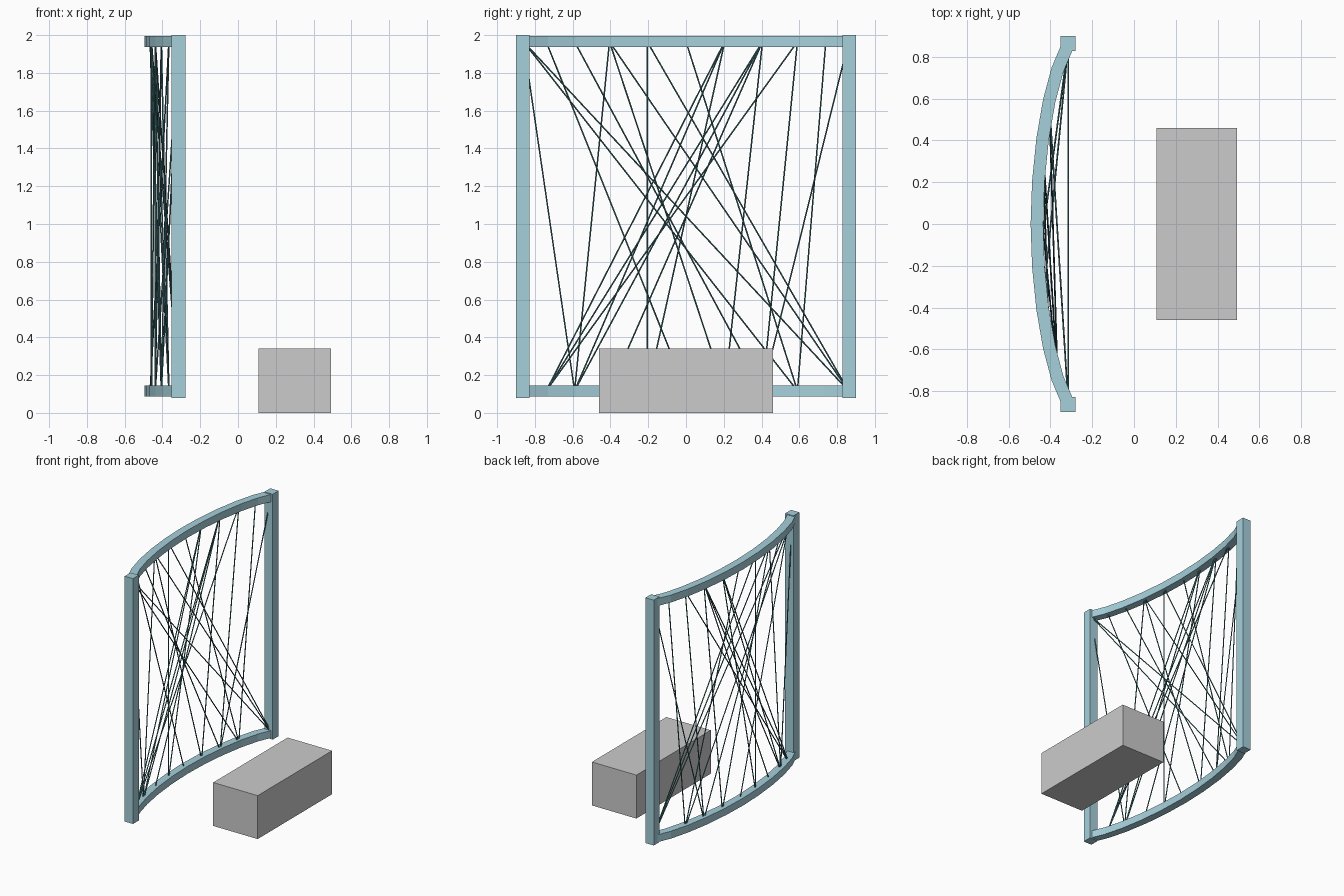
import bpy
from mathutils import Vector

if "Cube" in bpy.data.objects:
    bpy.data.objects.remove(bpy.data.objects["Cube"])


def material(name, rgb):
    m = bpy.data.materials.new(name)
    m.diffuse_color = (*rgb, 1)
    m.use_nodes = True
    m.node_tree.nodes["Principled BSDF"].inputs["Base Color"].default_value = m.diffuse_color
    return m


FRAME = material("pale_blue", (0.38, 0.63, 0.71))
WIRE = material("dark_teal", (0.06, 0.19, 0.21))


def box(name, centre, size, mat=None):
    bpy.ops.mesh.primitive_cube_add(size=1, location=centre)
    ob = bpy.context.object
    ob.name = name
    ob.scale = size
    if mat:
        ob.data.materials.append(mat)
    return ob


# Shared rail nodes, from the left post round the shallow arc to the right post
half = [(-0.465, 0), (-0.458, 0.205), (-0.438, 0.405), (-0.406, 0.59),
        (-0.366, 0.74), (-0.315, 0.86)]
nodes = [(x, -y) for x, y in reversed(half[1:])] + half
Z_TOP, Z_BOTTOM = 1.965, 0.117

# Plain block in front of the screen
box("block", (0.30, 0, 0.17), (0.385, 0.92, 0.34))

# Upright posts
for side, y in (("left", -0.864), ("right", 0.864)):
    box("post_" + side, (-0.315, y, 1.04), (0.072, 0.072, 1.92), FRAME)

# Curved rails, made of straight segments
for label, z in (("top", Z_TOP), ("bottom", Z_BOTTOM)):
    for i, (a, b) in enumerate(zip(nodes, nodes[1:])):
        a, b = Vector((*a, z)), Vector((*b, z))
        ob = box(f"{label}_rail_{i}", (a + b) / 2, (0.06, (b - a).length + 0.005, 0.058), FRAME)
        ob.rotation_mode = 'QUATERNION'
        ob.rotation_quaternion = Vector((0, 1, 0)).rotation_difference(b - a)

# Wires: top node index -> bottom node indices (5 is the middle)
links = {0: (2, 8, 10), 1: (5,), 2: (7,), 3: (2, 6, 10), 4: (4, 10), 5: (8,),
         6: (1, 2, 4), 7: (1, 2, 3, 6), 8: (1, 7), 9: (8,), 10: (7,)}
for t, bottoms in links.items():
    for b in bottoms:
        p, q = Vector((*nodes[t], Z_TOP)), Vector((*nodes[b], Z_BOTTOM))
        bpy.ops.mesh.primitive_cylinder_add(vertices=8, radius=0.004, depth=(q - p).length,
                                            location=(p + q) / 2)
        ob = bpy.context.object
        ob.name = f"wire_{t}_{b}"
        ob.rotation_mode = 'QUATERNION'
        ob.rotation_quaternion = (p - q).to_track_quat('Z', 'Y')
        ob.data.materials.append(WIRE)
